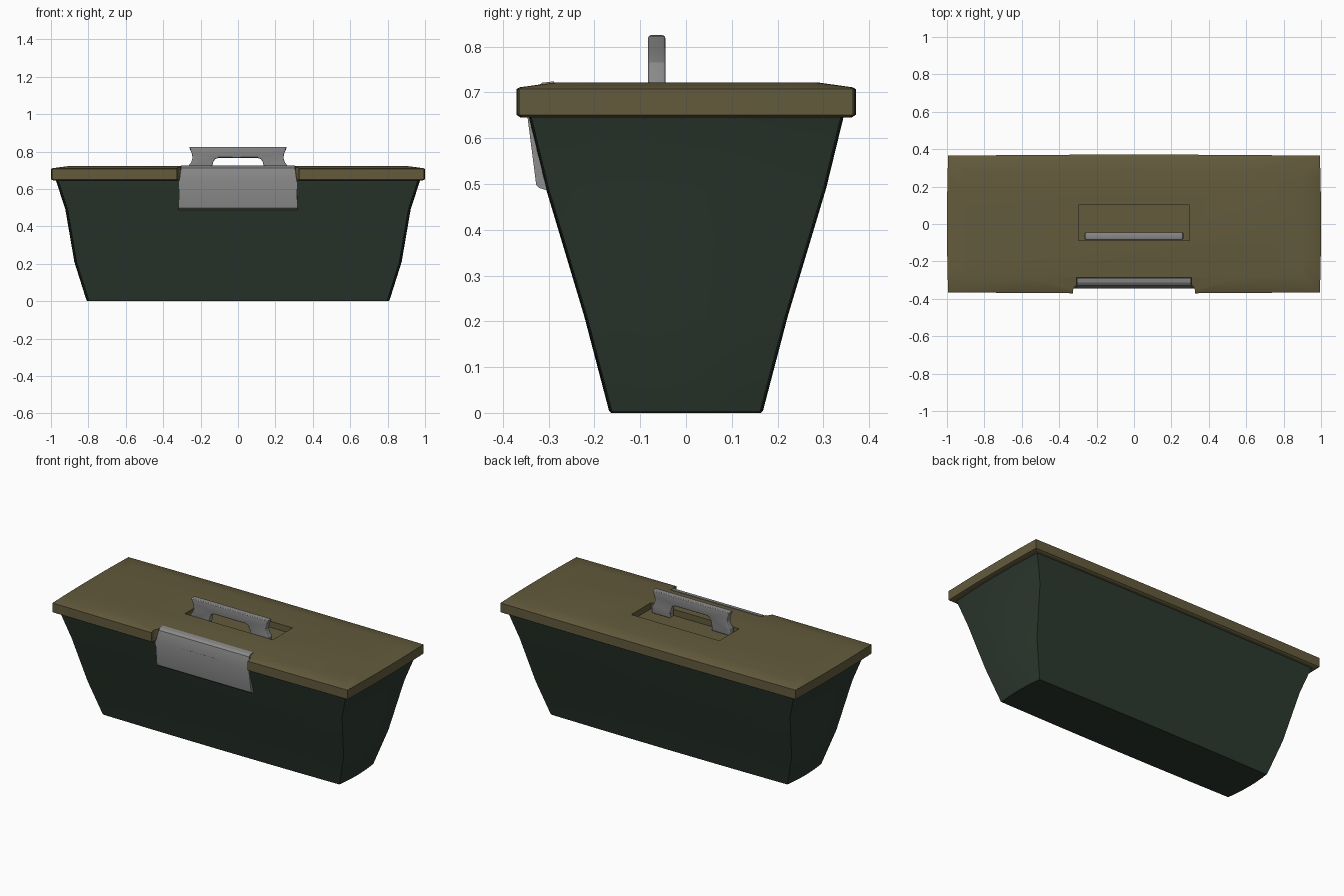
import bpy, bmesh, math

if "Cube" in bpy.data.objects:
    bpy.data.objects.remove(bpy.data.objects["Cube"])

def material(name, rgb):
    m = bpy.data.materials.new(name)
    m.diffuse_color = (*rgb, 1)
    m.use_nodes = True
    m.node_tree.nodes["Principled BSDF"].inputs["Base Color"].default_value = m.diffuse_color
    return m

GREEN = material("dark green", (0.025, 0.041, 0.028))
OLIVE = material("olive", (0.125, 0.104, 0.046))
GREY = material("metal grey", (0.25, 0.25, 0.25))

def finish(bm, name, mat, bevel=0.0, angle=25):
    bmesh.ops.recalc_face_normals(bm, faces=bm.faces)
    me = bpy.data.meshes.new(name)
    bm.to_mesh(me)
    bm.free()
    ob = bpy.data.objects.new(name, me)
    bpy.context.collection.objects.link(ob)
    if mat:
        me.materials.append(mat)
    bpy.ops.object.select_all(action='DESELECT')
    ob.select_set(True)
    bpy.context.view_layer.objects.active = ob
    if bevel:
        mod = ob.modifiers.new("bevel", 'BEVEL')
        mod.width, mod.segments, mod.limit_method = bevel, 3, 'ANGLE'
        mod.angle_limit = math.radians(50)
        bpy.ops.object.modifier_apply(modifier=mod.name)
    bpy.ops.object.shade_smooth_by_angle(angle=math.radians(angle))
    return ob

def outline(hx, hy, bulge_x, bulge_y, n=6):
    """Rectangle whose sides bow out slightly towards their middles."""
    pts = []
    for i in range(n):
        t = -1 + 2 * i / n
        pts.append((t * (hx - bulge_x), -hy + bulge_y * t * t))
    for i in range(n):
        t = -1 + 2 * i / n
        pts.append((hx - bulge_x * t * t, t * (hy - bulge_y)))
    return pts + [(-x, -y) for x, y in pts]

def loft(rings, name, mat, bx, by, bevel=0.0):
    bm = bmesh.new()
    loops = [[bm.verts.new((x, y, z)) for x, y in outline(hx, hy, bx, by)]
             for hx, hy, z in rings]
    for a, b in zip(loops, loops[1:]):
        for i in range(len(a)):
            j = (i + 1) % len(a)
            bm.faces.new((a[i], a[j], b[j], b[i]))
    bm.faces.new(loops[0])
    bm.faces.new(loops[-1])
    return finish(bm, name, mat, bevel)

def prism(pts, depth, name, mat, bevel=0.0):
    """Extrude a closed 3D outline along a vector."""
    bm = bmesh.new()
    f = bm.faces.new([bm.verts.new(p) for p in pts])
    ext = bmesh.ops.extrude_face_region(bm, geom=[f])
    bmesh.ops.translate(bm, vec=depth,
                        verts=[v for v in ext['geom'] if isinstance(v, bmesh.types.BMVert)])
    return finish(bm, name, mat, bevel)

def mirrored(half):
    return half + [(-x, z) for x, z in reversed(half)]

# Tapered tub
loft([(0.805, 0.164, 0), (0.81, 0.168, 0.004), (0.875, 0.222, 0.21),
      (0.923, 0.306, 0.49), (0.975, 0.345, 0.65)], "tub", GREEN, 0.012, 0.006)

# Lid with low bevelled top
lid = loft([(0.985, 0.362, 0.645), (1.0, 0.371, 0.651), (1.0, 0.371, 0.707),
            (0.992, 0.364, 0.711), (0.905, 0.285, 0.722)], "lid", OLIVE, 0.006, 0.006)

# Cut the latch notch and the handle recess out of the lid
notch = mirrored([(0.325, -0.5), (0.325, -0.35), (0.318, -0.335),
                  (0.308, -0.326), (0.306, -0.285)])
recess = mirrored([(0.297, -0.088), (0.297, 0.102)])
for pts, z, name in ((notch, 0.5, "notch_cutter"), (recess, 0.685, "recess_cutter")):
    cut = prism([(x, y, z) for x, y in pts], (0, 0, 0.5), name, None)
    mod = lid.modifiers.new("cut", 'BOOLEAN')
    mod.operation, mod.object, mod.solver = 'DIFFERENCE', cut, 'EXACT'
    bpy.context.view_layer.objects.active = lid
    bpy.ops.object.modifier_apply(modifier=mod.name)
    bpy.data.objects.remove(cut)
bpy.ops.object.select_all(action='DESELECT')
lid.select_set(True)
bpy.ops.object.shade_smooth_by_angle(angle=math.radians(25))

# Front latch plate, slightly wider at the bottom
profile = [(-0.288, 0.724), (-0.314, 0.721), (-0.328, 0.711), (-0.346, 0.645),
           (-0.327, 0.497), (-0.32, 0.491), (-0.300, 0.485), (-0.288, 0.64)]
latch = prism([(-1, y, z) for y, z in profile], (2, 0, 0), "latch", GREY)
for v in latch.data.vertices:
    v.co.x *= 0.318 if v.co.z < 0.64 else (0.314 if v.co.z < 0.7 else 0.304)

# Carry handle standing in the recess
half = [(0.140, 0.684), (0.138, 0.722), (0.132, 0.745), (0.122, 0.760), (0.105, 0.766)]
outer = [(0.265, 0.684), (0.265, 0.722), (0.251, 0.742), (0.243, 0.765),
         (0.247, 0.79), (0.262, 0.825)]
arch = ([(-x, z) for x, z in half] + [(x, z) for x, z in reversed(half)]
        + outer + [(-x, z) for x, z in reversed(outer)])
prism([(x, -0.083, z) for x, z in arch], (0, 0.038, 0), "handle", GREY, bevel=0.007)
